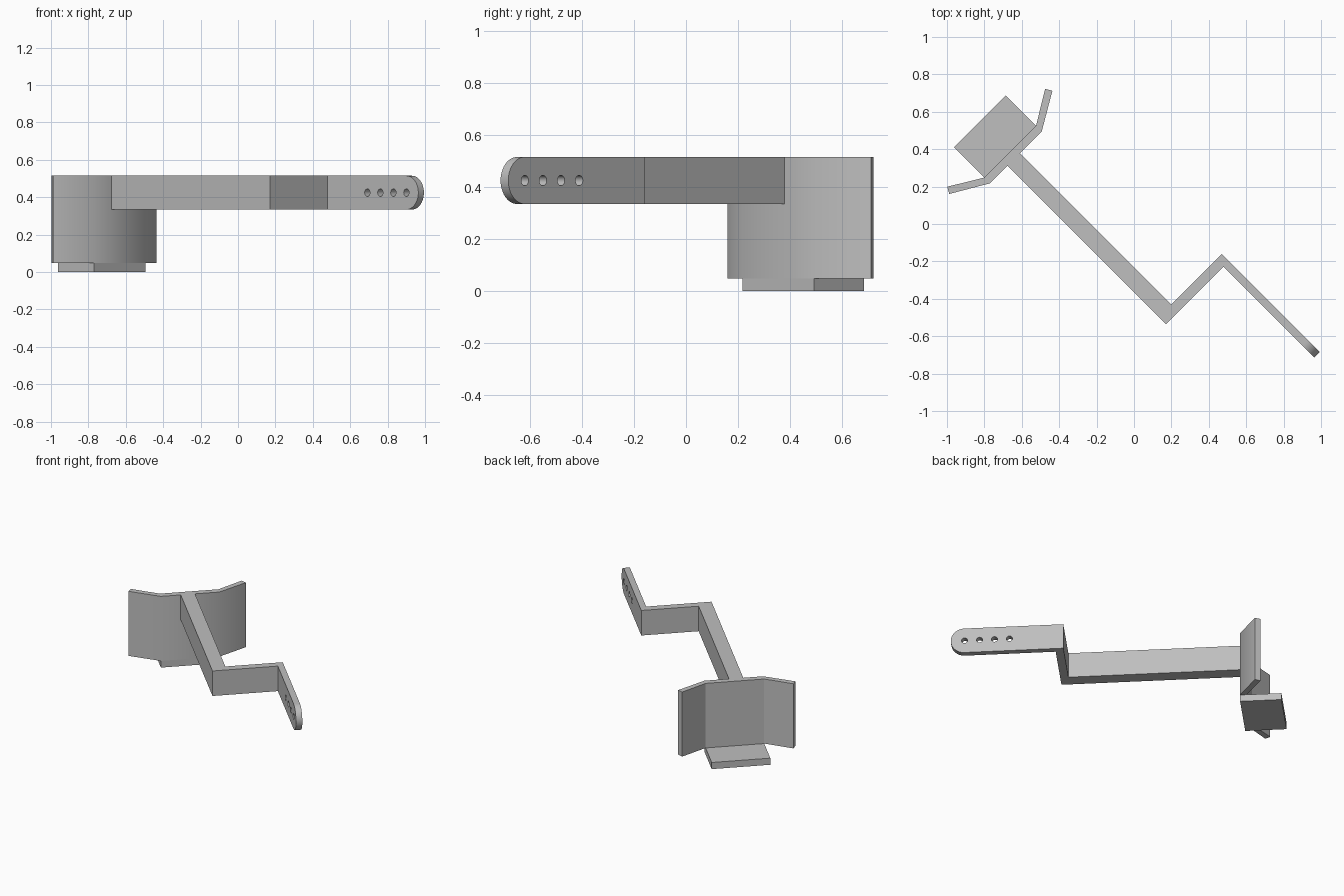
import bpy, bmesh
from math import radians, pi, cos, sin
from mathutils import Matrix

old = bpy.data.objects.get("Cube")
if old:
    bpy.data.objects.remove(old, do_unlink=True)

# Heights shared by the parts
TOP, ARM_LOW, BASE_TOP = 0.515, 0.334, 0.048
ARM_MID = (TOP + ARM_LOW) / 2
RADIUS = (TOP - ARM_LOW) / 2
TURN = Matrix.Rotation(radians(-45), 4, "Z")   # the bracket runs diagonally

grey = bpy.data.materials.new("plain_grey")
grey.use_nodes = True
colour = (0.52, 0.52, 0.52, 1)
grey.diffuse_color = colour
grey.node_tree.nodes["Principled BSDF"].inputs["Base Color"].default_value = colour


def finish(name, bm):
    """Turn a bmesh into a grey object lying along the bracket's diagonal."""
    bmesh.ops.recalc_face_normals(bm, faces=bm.faces)
    mesh = bpy.data.meshes.new(name)
    bm.to_mesh(mesh)
    bm.free()
    mesh.materials.append(grey)
    obj = bpy.data.objects.new(name, mesh)
    obj.matrix_world = TURN
    bpy.context.collection.objects.link(obj)
    return obj


def prism(name, outline, sweep):
    """Extrude a closed outline of 3D points along a vector."""
    bm = bmesh.new()
    face = bm.faces.new([bm.verts.new(p) for p in outline])
    moved = bmesh.ops.extrude_face_region(bm, geom=[face], use_keep_orig=True)["geom"]
    verts = [g for g in moved if isinstance(g, bmesh.types.BMVert)]
    bmesh.ops.translate(bm, verts=verts, vec=sweep)
    return finish(name, bm)


def upright(name, plan, low, high):
    return prism(name, [(u, v, low) for u, v in plan], (0, 0, high - low))


def activate(obj):
    bpy.ops.object.select_all(action="DESELECT")
    obj.select_set(True)
    bpy.context.view_layer.objects.active = obj


# Folded back plate: a flat middle with two wings swept back
mid = -0.195
half_front = [(-0.698, 0.195), (-0.812, 0.39)]
half_back = [(-0.847, 0.37), (-0.741, 0.195)]
half = half_front + half_back
plan = [(u, mid + v) for u, v in half] + [(u, mid - v) for u, v in reversed(half)]
plate = upright("back_plate", plan, BASE_TOP, TOP)
# only the front folds are softened
for poly in plate.data.polygons:
    poly.use_smooth = True
for edge in plate.data.edges:
    a, b = (plate.data.vertices[i].co for i in edge.vertices)
    vertical = abs(a.z - b.z) > 0.1
    front_fold = vertical and abs(a.x - half_front[0][0]) < 0.01
    edge.use_edge_sharp = not front_fold

# Foot under the back plate
upright("foot", [(-0.97, -0.39), (-0.698, -0.39), (-0.698, 0), (-0.97, 0)], 0, BASE_TOP)

# Thick arm with its sideways crank
upright("cranked_arm", [(-0.698, -0.258), (0.5, -0.258), (0.5, 0.177),
                        (0.446, 0.177), (0.446, -0.163), (-0.698, -0.163)],
        ARM_LOW, TOP)

# Thin strap with a round end
NEAR, FAR, END = 0.177, 0.219, 1.096
steps = 24
outline = [(0.446, NEAR, TOP), (0.446, NEAR, ARM_LOW)]
for i in range(steps + 1):
    a = -pi / 2 + pi * i / steps
    outline.append((END + RADIUS * cos(a), NEAR, ARM_MID + RADIUS * sin(a)))
strap = prism("strap", outline, (0, FAR - NEAR, 0))

# Row of four holes through the strap
bm = bmesh.new()
for i in range(4):
    place = Matrix.Translation((END - 0.0985 * i, (NEAR + FAR) / 2, ARM_MID))
    bmesh.ops.create_cone(bm, cap_ends=True, segments=24, radius1=0.02, radius2=0.02,
                          depth=0.2, matrix=place @ Matrix.Rotation(pi / 2, 4, "X"))
cutter = finish("hole_cutter", bm)
cutter.hide_render = True
cut = strap.modifiers.new("holes", "BOOLEAN")
cut.operation = "DIFFERENCE"
cut.solver = "EXACT"
cut.object = cutter
activate(strap)
bpy.ops.object.modifier_apply(modifier=cut.name)
bpy.data.objects.remove(cutter, do_unlink=True)
bpy.ops.object.shade_smooth_by_angle(angle=radians(30))
